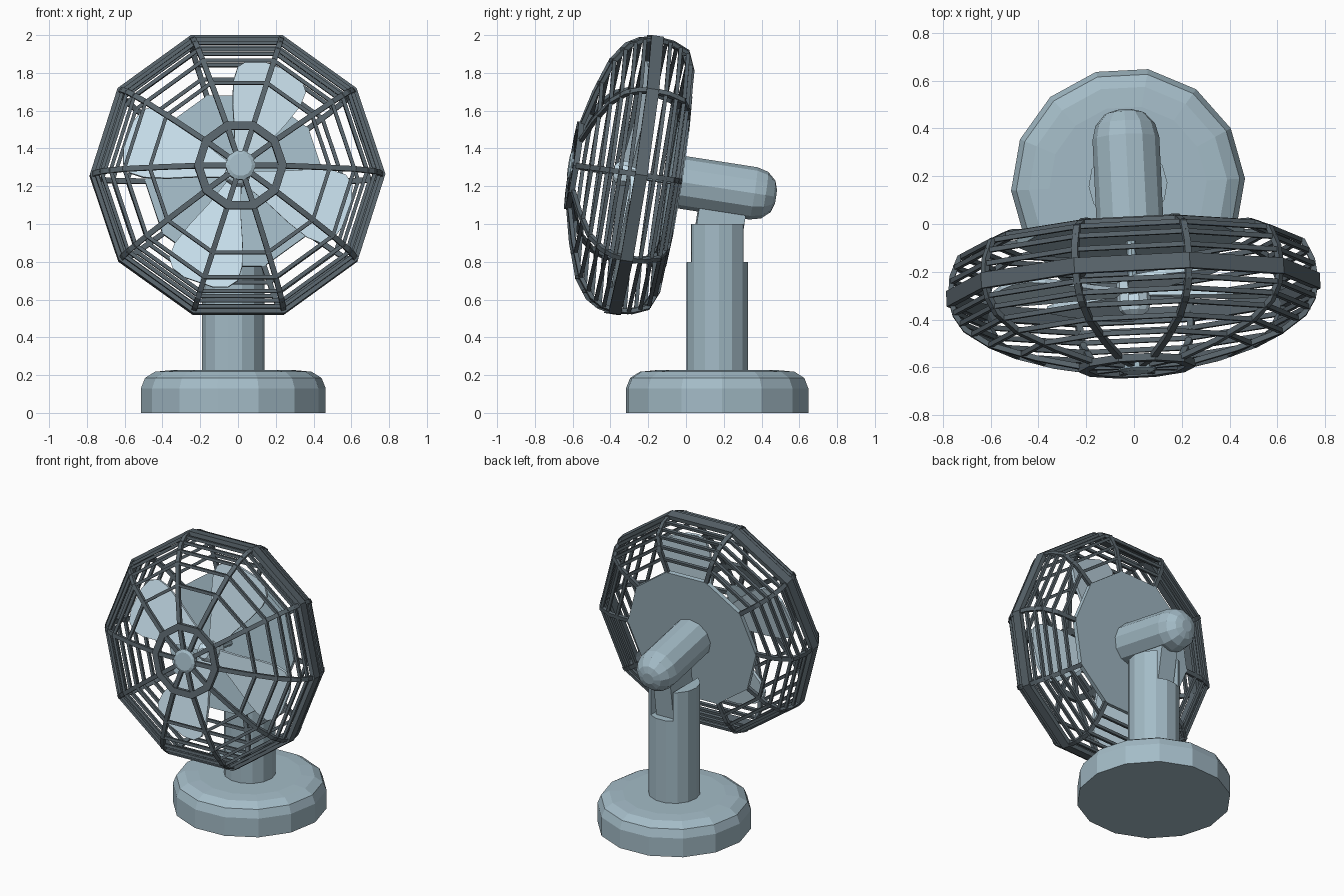
import bpy, bmesh, math
from mathutils import Matrix, Vector

if "Cube" in bpy.data.objects:
    bpy.data.objects.remove(bpy.data.objects["Cube"])

HEAD = (Matrix.Translation((-0.003, -0.275, 1.26)) @ Matrix.Rotation(math.radians(2.8), 4, 'Z')
        @ Matrix.Rotation(math.radians(-8.8), 4, 'X'))
SIDES = 10


def material(name, rgb):
    m = bpy.data.materials.new(name)
    m.diffuse_color = (*rgb, 1)
    m.use_nodes = True
    m.node_tree.nodes["Principled BSDF"].inputs["Base Color"].default_value = m.diffuse_color
    return m


BODY = material("body_grey_blue", (.37, .50, .57))
BLADE = material("blade_pale_blue", (.60, .77, .87))
CAGE = material("cage_dark", (.10, .13, .15))


def finish(bm, name, mat, matrix=Matrix()):
    bmesh.ops.recalc_face_normals(bm, faces=bm.faces)
    me = bpy.data.meshes.new(name)
    bm.to_mesh(me)
    bm.free()
    me.materials.append(mat)
    ob = bpy.data.objects.new(name, me)
    ob.matrix_world = matrix
    bpy.context.collection.objects.link(ob)
    return ob


def lathe(bm, profile, n, axis='Z', start=0.0, closed=False):
    """Spin (radius, along-axis) points; open profiles are capped."""
    rings = []
    for i in range(n):
        a = start + 2 * math.pi * i / n
        c, s = math.cos(a), math.sin(a)
        rings.append([bm.verts.new((r * c, r * s, h) if axis == 'Z' else (r * c, h, r * s))
                      for r, h in profile])
    m = len(profile)
    for i in range(n):
        p, q = rings[i], rings[(i + 1) % n]
        for j in range(m if closed else m - 1):
            k = (j + 1) % m
            bm.faces.new((p[j], q[j], q[k], p[k]))
    if not closed:
        bm.faces.new([r[0] for r in rings])
        bm.faces.new([r[-1] for r in rings])


def hoop(bm, r, y, w, d):
    lathe(bm, [(r - w, y - d), (r + w, y - d), (r + w, y + d), (r - w, y + d)], SIDES, 'Y', closed=True)


def rib(bm, path, angle, w, d):
    """Flat bar following (radius, y) points in the plane at the given angle."""
    out = Vector((math.cos(angle), 0, math.sin(angle)))
    side = Vector((-out.z, 0, out.x))
    rows = []
    for i, (r, y) in enumerate(path):
        a, b = path[max(i - 1, 0)], path[min(i + 1, len(path) - 1)]
        t = (out * (b[0] - a[0]) + Vector((0, b[1] - a[1], 0))).normalized()
        nrm, p = t.cross(side), out * r + Vector((0, y, 0))
        rows.append([bm.verts.new(p + side * u * w + nrm * v * d)
                     for u, v in ((-1, -1), (1, -1), (1, 1), (-1, 1))])
    for p, q in zip(rows, rows[1:]):
        for j in range(4):
            bm.faces.new((p[j], p[(j + 1) % 4], q[(j + 1) % 4], q[j]))
    bm.faces.new(rows[0])
    bm.faces.new(rows[-1])


def turned(name, profile, n, mat, axis='Z', start=0.0, matrix=Matrix()):
    bm = bmesh.new()
    lathe(bm, profile, n, axis, start)
    return finish(bm, name, mat, matrix)


def box(name, size, matrix):
    bm = bmesh.new()
    bmesh.ops.create_cube(bm, size=1, matrix=Matrix.Diagonal((*size, 1)))
    return finish(bm, name, BODY, matrix)


# Base and slotted column
STAND = Matrix.Translation((-0.025, 0.165, 0))
twist = math.radians(3)
turned("base", [(.49, 0), (.49, .13), (.468, .185), (.415, .218), (.33, .226)], 14, BODY,
       start=twist, matrix=STAND)
column = turned("column", [(.165, .2), (.165, 1.0)], 14, BODY, start=twist, matrix=STAND)
slot = box("slot_cutter", (.17, .6, .4), STAND @ Matrix.Translation((0, 0, 1.0)))
slot.hide_render = True
slot.hide_viewport = True
cut = column.modifiers.new("slot", 'BOOLEAN')
cut.object, cut.operation, cut.solver = slot, 'DIFFERENCE', 'EXACT'

# Neck and motor housing
box("neck", (.13, .25, .3), HEAD @ Matrix.Translation((0, .49, -.22)))
turned("motor_housing", [(.14, .21), (.14, .64), (.125, .70), (.085, .745), (.04, .76)], 12, BODY,
       'Y', matrix=HEAD)

# Back plate, drive shaft and hub
turned("back_plate", [(.48, .205), (.48, .235)], SIDES, BODY, 'Y', matrix=HEAD)
turned("shaft", [(.02, -.03), (.02, .22)], 8, BODY, 'Y', matrix=HEAD)
turned("blade_hub", [(.035, -.11), (.06, -.09), (.07, -.06), (.07, .03)], 10, BLADE, 'Y', matrix=HEAD)

# Four pitched blades with rounded tips
half = [(.04, .035), (.2, .09), (.34, .15), (.46, .19), (.54, .193), (.59, .155), (.615, .08)]
outline = [(x, -z) for x, z in half] + half[::-1]
for i in range(4):
    bm = bmesh.new()
    face = bm.faces.new([bm.verts.new((x, -.01, z)) for x, z in outline])
    ext = bmesh.ops.extrude_face_region(bm, geom=[face], use_keep_orig=True)
    bmesh.ops.translate(bm, vec=(0, .02, 0), verts=[v for v in ext['geom'] if isinstance(v, bmesh.types.BMVert)])
    place = (Matrix.Translation((0, -.015, 0)) @ Matrix.Rotation(math.radians(-70 - 90 * i), 4, 'Y')
             @ Matrix.Rotation(math.radians(6), 4, 'X'))
    finish(bm, f"blade_{i + 1}", BLADE, HEAD @ place)

# Cage: rim, long ribs and thin hoops
front_path = [(.765, 0), (.75, -.07), (.71, -.135), (.61, -.205), (.42, -.27), (.235, -.315)]
back_path = [(.765, 0), (.755, .09), (.72, .17), (.62, .212), (.46, .222)]
bm = bmesh.new()
hoop(bm, .768, 0, .015, .033)
finish(bm, "cage_rim", CAGE, HEAD)
bm = bmesh.new()
for i in range(SIDES):
    a = 2 * math.pi * i / SIDES
    rib(bm, front_path, a, .014, .011)
    rib(bm, back_path, a, .014, .011)
    rib(bm, [(.24, -.318), (.05, -.325)], a, .014, .011)
finish(bm, "cage_ribs", CAGE, HEAD)


def along(path, t):
    i = min(int(t), len(path) - 2)
    f = t - i
    return [path[i][k] * (1 - f) + path[i + 1][k] * f for k in (0, 1)]


bm = bmesh.new()
for t in (.9, 1.6, 2.3, 3.0, 3.7):
    hoop(bm, *along(front_path, t), .010, .010)
for t in (.8, 1.5, 2.1, 2.7, 3.3):
    hoop(bm, *along(back_path, t), .010, .010)
finish(bm, "cage_hoops", CAGE, HEAD)
bm = bmesh.new()
hoop(bm, .224, -.322, .022, .015)
finish(bm, "front_ring", CAGE, HEAD)
turned("front_cap", [(.06, -.35), (.078, -.34), (.078, -.31)], 14, BODY, 'Y', matrix=HEAD)
